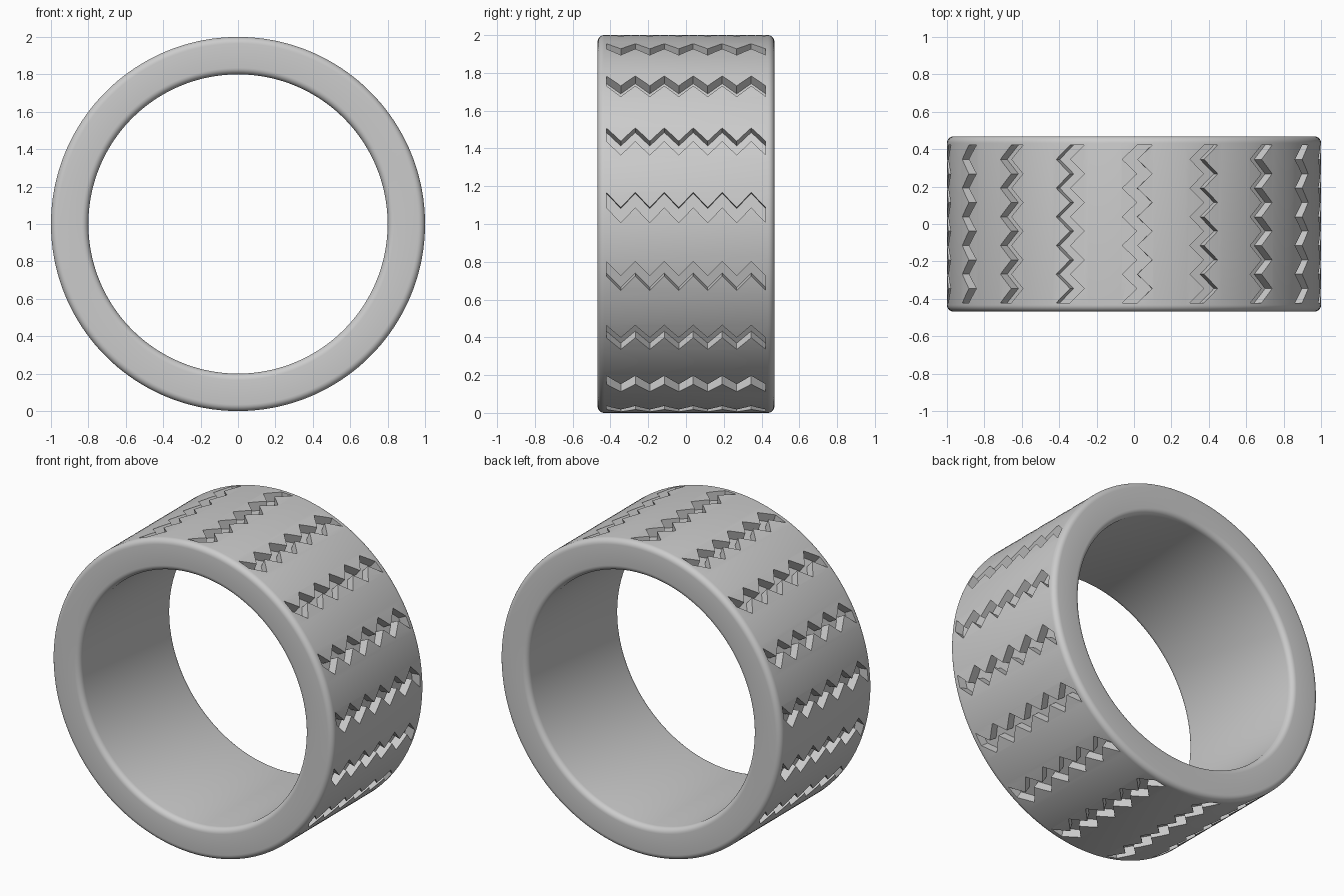
import bpy, bmesh
from math import sin, cos, radians, pi
from mathutils import Matrix, Vector

OUTER, INNER, HALF = 1.0, 0.8, 0.468      # ring radii and half width
FILLET, SEGMENTS = 0.035, 180
GROOVES, STEP, START = 17, 21, -79        # groove count and angles in degrees
DEPTH, WIDTH, SWING, REACH, TEETH = 0.058, 0.08, 0.08, 0.422, 11

cube = bpy.data.objects.get("Cube")
if cube:
    bpy.data.objects.remove(cube, do_unlink=True)

grey = bpy.data.materials.new("plain grey")
grey.use_nodes = True
colour = (0.6, 0.6, 0.6, 1)
grey.diffuse_color = colour
grey.node_tree.nodes["Principled BSDF"].inputs["Base Color"].default_value = colour


def make_object(name, bm):
    bmesh.ops.recalc_face_normals(bm, faces=bm.faces[:])
    mesh = bpy.data.meshes.new(name)
    bm.to_mesh(mesh)
    bm.free()
    mesh.materials.append(grey)
    obj = bpy.data.objects.new(name, mesh)
    bpy.context.collection.objects.link(obj)
    return obj


# Ring: rounded rectangle section spun around the y axis
def build_ring():
    bm = bmesh.new()
    corners = [(OUTER, HALF, 0), (INNER, HALF, 90), (INNER, -HALF, 180), (OUTER, -HALF, 270)]
    section = []
    for radius, y, turn in corners:
        cx = radius - FILLET if radius == OUTER else radius + FILLET
        cy = y - FILLET if y > 0 else y + FILLET
        for i in range(7):
            a = radians(turn + i * 15)
            section.append(bm.verts.new((cx + FILLET * cos(a), cy + FILLET * sin(a), 0)))
    edges = [bm.edges.new((v, section[i - 1])) for i, v in enumerate(section)]
    bmesh.ops.spin(bm, geom=section + edges, cent=(0, 0, 0), axis=(0, 1, 0),
                   angle=2 * pi, steps=SEGMENTS, use_merge=True)
    bmesh.ops.remove_doubles(bm, verts=bm.verts[:], dist=0.0001)
    bmesh.ops.translate(bm, verts=bm.verts[:], vec=(0, 0, 1))
    return make_object("tread_ring", bm)


# Groove cutters: zigzag bars pushed into the outside of the ring
def build_cutters():
    bm = bmesh.new()
    steps = range(TEETH + 1)
    zigzag = [(-REACH + 2 * REACH * i / TEETH, SWING * (0.5 if i % 2 == 0 else -0.5))
              for i in steps]
    outline = [(y, z + WIDTH / 2) for y, z in zigzag]
    outline += [(y, z - WIDTH / 2) for y, z in reversed(zigzag)]
    for k in range(GROOVES):
        place = Matrix.Translation((0, 0, 1)) @ Matrix.Rotation(-radians(START + k * STEP), 4, 'Y')
        base = bm.faces.new([bm.verts.new(place @ Vector((OUTER - DEPTH, y, z)))
                             for y, z in outline])
        out = bmesh.ops.extrude_face_region(bm, geom=[base], use_keep_orig=True)
        moved = [g for g in out["geom"] if isinstance(g, bmesh.types.BMVert)]
        push = place.to_3x3() @ Vector((DEPTH * 2, 0, 0))
        bmesh.ops.translate(bm, verts=moved, vec=push)
    cutter = make_object("groove_cutter", bm)
    cutter.hide_render = True
    return cutter


ring = build_ring()
cutter = build_cutters()

# Cut the grooves and drop the cutter
cut = ring.modifiers.new("grooves", 'BOOLEAN')
cut.operation, cut.solver, cut.object = 'DIFFERENCE', 'EXACT', cutter
for obj in bpy.context.selected_objects:
    obj.select_set(False)
bpy.context.view_layer.objects.active = ring
ring.select_set(True)
bpy.ops.object.modifier_apply(modifier=cut.name)
bpy.data.objects.remove(cutter, do_unlink=True)
bpy.ops.object.shade_smooth_by_angle(angle=radians(30))
